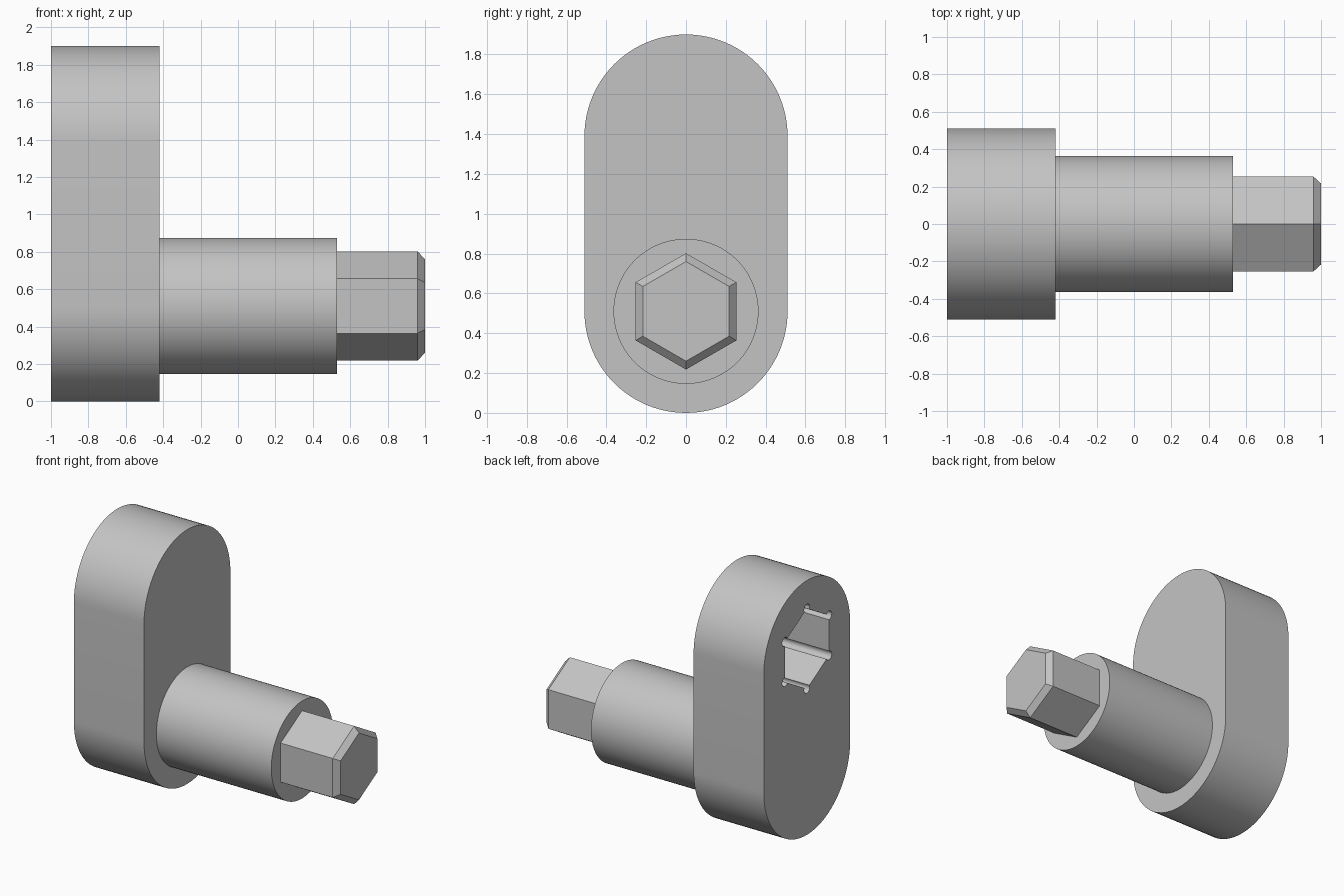
import bpy, bmesh
from math import sin, cos, pi, radians

cube = bpy.data.objects.get("Cube")
if cube:
    bpy.data.objects.remove(cube, do_unlink=True)

grey = bpy.data.materials.new("plain grey")
grey.use_nodes = True
colour = (0.55, 0.55, 0.55, 1)
grey.diffuse_color = colour
grey.node_tree.nodes["Principled BSDF"].inputs["Base Color"].default_value = colour

LOW, HIGH = 0.51, 1.39      # heights of the shaft axis and socket axis


def arc(cy, cz, r, start, end, steps):
    """Points (y, z) along an arc, angles in degrees."""
    angles = [radians(start + (end - start) * i / steps) for i in range(steps + 1)]
    return [(cy + r * cos(a), cz + r * sin(a)) for a in angles]


def ring(cz, r, sides, start=90):
    return arc(0, cz, r, start, start + 360, sides)[:-1]


def loft(name, sections):
    """Closed solid through (x, outline) sections along the x axis."""
    bm = bmesh.new()
    loops = [[bm.verts.new((x, y, z)) for y, z in pts] for x, pts in sections]
    for a, b in zip(loops, loops[1:]):
        for i in range(len(a)):
            j = (i + 1) % len(a)
            bm.faces.new((a[i], a[j], b[j], b[i]))
    bm.faces.new(loops[0])
    bm.faces.new(loops[-1])
    bmesh.ops.recalc_face_normals(bm, faces=bm.faces)
    mesh = bpy.data.meshes.new(name)
    bm.to_mesh(mesh)
    bm.free()
    mesh.materials.append(grey)
    obj = bpy.data.objects.new(name, mesh)
    bpy.context.collection.objects.link(obj)
    return obj


def activate(obj):
    bpy.ops.object.select_all(action="DESELECT")
    obj.select_set(True)
    bpy.context.view_layer.objects.active = obj


# Round-ended arm plate
outline = arc(0, HIGH, LOW, 0, 180, 48) + arc(0, LOW, LOW, 180, 360, 48)
arm = loft("arm_plate", [(-1, outline), (-0.42, outline)])

# Hexagonal socket with round corner reliefs
socket = []
for k in range(6):
    a = 90 + 60 * k
    cy, cz = 0.3 * cos(radians(a)), HIGH + 0.3 * sin(radians(a))
    socket += arc(cy, cz, 0.033, a - 120, a + 120, 16)
cutter = loft("socket_cutter", [(-1.1, socket), (-0.53, socket)])
cutter.hide_render = True
cut = arm.modifiers.new("socket", "BOOLEAN")
cut.operation, cut.solver, cut.object = "DIFFERENCE", "EXACT", cutter
activate(arm)
bpy.ops.object.modifier_apply(modifier=cut.name)
bpy.data.objects.remove(cutter, do_unlink=True)

# Round shaft
circle = ring(LOW, 0.364, 96)
shaft = loft("round_shaft", [(-0.44, circle), (0.53, circle)])

# Hexagonal drive end with chamfered tip
hexagon = ring(LOW, 0.292, 6)
loft("hex_drive", [(0.51, hexagon), (0.96, hexagon), (1, ring(LOW, 0.25, 6))])

for part in (arm, shaft):
    activate(part)
    bpy.ops.object.shade_smooth_by_angle(angle=radians(30))
